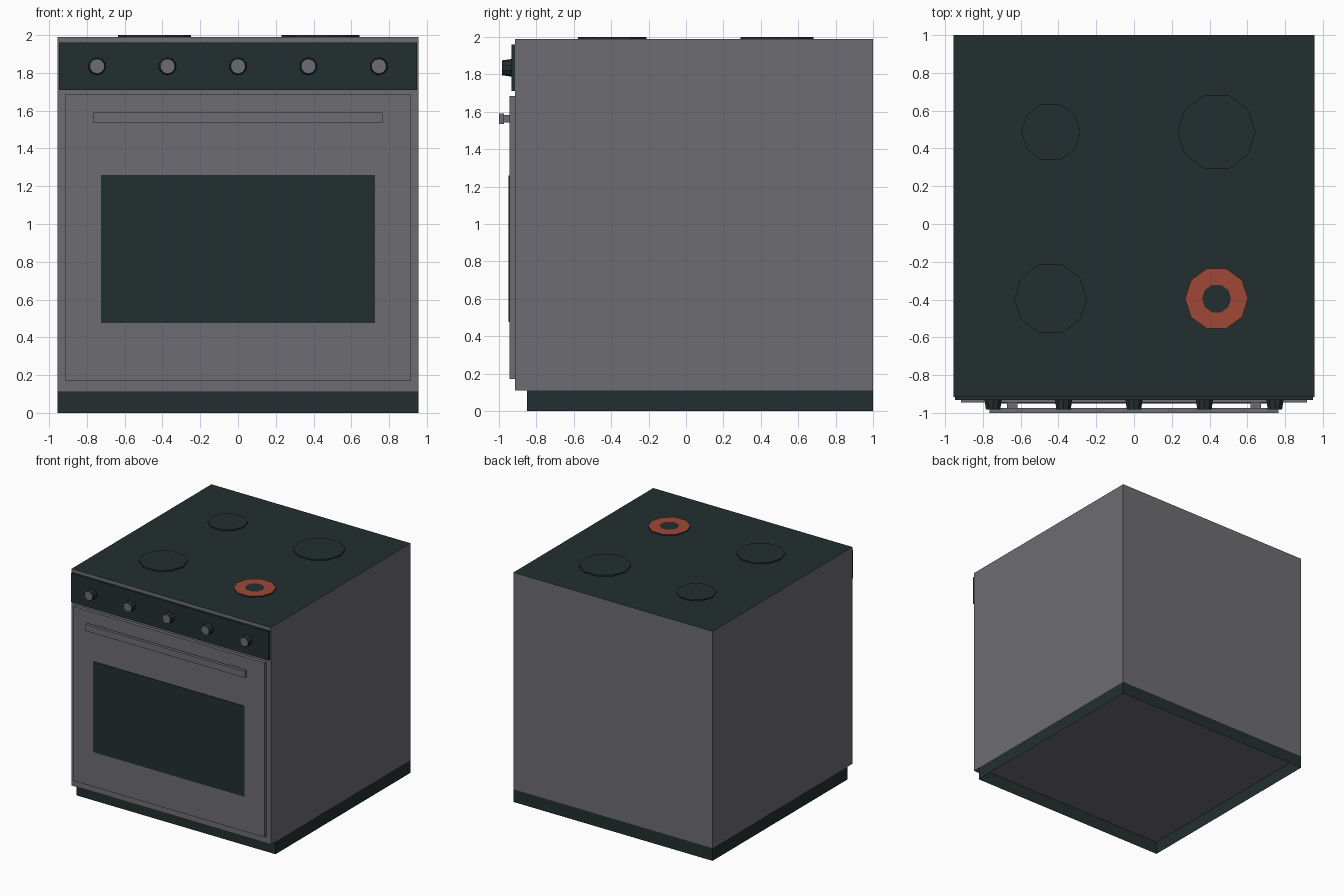
import bpy, bmesh, math
from mathutils import Matrix

if "Cube" in bpy.data.objects:
    bpy.data.objects.remove(bpy.data.objects["Cube"])


def material(name, rgb):
    m = bpy.data.materials.new(name)
    m.diffuse_color = (*rgb, 1)
    m.use_nodes = True
    m.node_tree.nodes["Principled BSDF"].inputs["Base Color"].default_value = m.diffuse_color
    return m


STEEL = material("grey steel", (0.155, 0.155, 0.168))
DARK = material("dark glass", (0.017, 0.028, 0.028))
RED = material("glowing red", (0.35, 0.064, 0.037))


def finish(name, bm, *mats):
    me = bpy.data.meshes.new(name)
    bm.to_mesh(me)
    bm.free()
    for m in mats:
        me.materials.append(m)
    ob = bpy.data.objects.new(name, me)
    bpy.context.collection.objects.link(ob)
    return ob


def box_mesh(x, y, z):
    bm = bmesh.new()
    size = [b - a for a, b in (x, y, z)]
    mid = [(a + b) / 2 for a, b in (x, y, z)]
    bmesh.ops.create_cube(bm, size=1, matrix=Matrix.Translation(mid) @ Matrix.Diagonal((*size, 1)))
    bm.normal_update()
    return bm


def box(name, x, y, z, mat):
    return finish(name, box_mesh(x, y, z), mat)


# body: steel shell with a dark glass top
bm = box_mesh((-0.955, 0.955), (-0.915, 1.0), (0.11, 1.99))
for f in bm.faces:
    f.material_index = 1 if f.normal.z > 0.5 else 0
finish("body", bm, STEEL, DARK)

# plinth: thin skirt, open underneath
bm = box_mesh((-0.955, 0.955), (-0.85, 1.0), (0, 0.11))
bmesh.ops.delete(bm, geom=[f for f in bm.faces if abs(f.normal.z) > 0.5], context='FACES_ONLY')
finish("plinth", bm, DARK)

# front panels
box("control_panel", (-0.948, 0.948), (-0.933, -0.915), (1.71, 1.96), DARK)
box("door", (-0.915, 0.915), (-0.945, -0.915), (0.172, 1.685), STEEL)
box("door_window", (-0.726, 0.726), (-0.95, -0.945), (0.475, 1.26), DARK)

# handle bar and its two mounts
box("handle_bar", (-0.765, 0.765), (-1.0, -0.973), (1.535, 1.59), STEEL)
for side, x in (("left", -0.645), ("right", 0.645)):
    box("handle_mount_" + side, (x - 0.028, x + 0.028), (-0.973, -0.945), (1.543, 1.582), STEEL)

# tapered knobs with steel caps
for i in range(5):
    bm = bmesh.new()
    rot = Matrix.Translation(((i - 2) * 0.373, -0.958, 1.835)) @ Matrix.Rotation(math.pi / 2, 4, 'X')
    bmesh.ops.create_cone(bm, cap_ends=True, segments=10, radius1=0.047, radius2=0.04, depth=0.05, matrix=rot)
    bm.normal_update()
    for f in bm.faces:
        f.material_index = 1 if f.normal.y < -0.9 else 0
    finish(f"knob_{i + 1}", bm, DARK, STEEL)

# burners: low ten-sided discs, one with a glowing ring on top
burners = (("back_left", -0.44, 0.487, 0.157, False), ("back_right", 0.437, 0.487, 0.206, False),
           ("front_left", -0.442, -0.395, 0.192, False), ("front_right", 0.437, -0.395, 0.167, True))
for name, x, y, r, hot in burners:
    bm = bmesh.new()
    # first vertex points along y
    place = Matrix.Translation((x, y, 1.995)) @ Matrix.Rotation(math.pi / 2, 4, 'Z')
    bmesh.ops.create_cone(bm, cap_ends=True, segments=10, radius1=r, radius2=r, depth=0.01, matrix=place)
    bm.normal_update()
    if hot:
        top = [f for f in bm.faces if f.normal.z > 0.9]
        ring = bmesh.ops.inset_region(bm, faces=top, thickness=(r - 0.072) * math.cos(math.pi / 10))
        for f in ring["faces"]:
            f.material_index = 1
    finish("burner_" + name, bm, DARK, RED)
